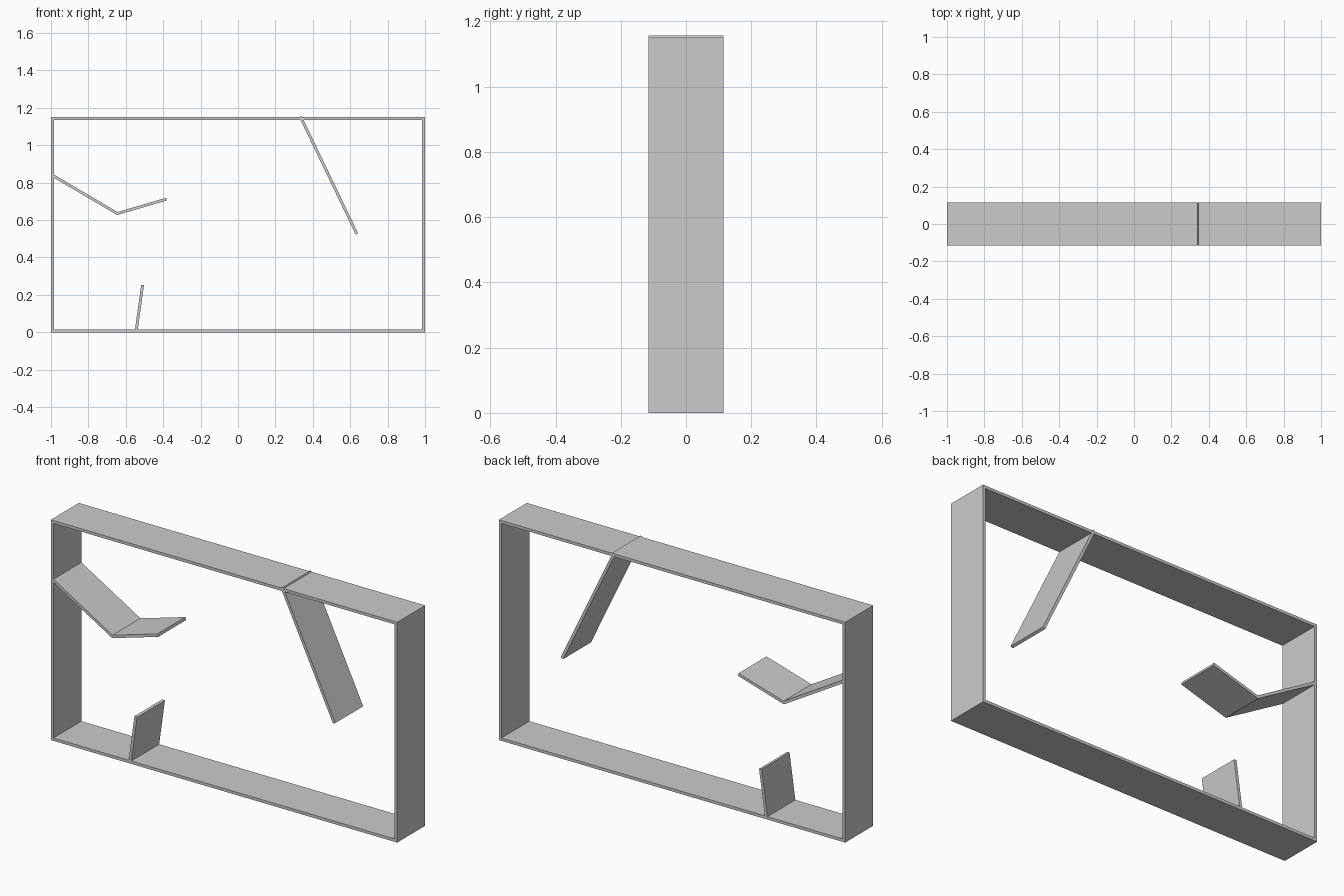
import bpy
import bmesh
from mathutils import Vector

cube = bpy.data.objects.get("Cube")
if cube:
    bpy.data.objects.remove(cube, do_unlink=True)

DEPTH = 0.23
THICK = 0.015

grey = bpy.data.materials.new("plain grey")
grey.use_nodes = True
colour = (0.6, 0.6, 0.6, 1)
grey.diffuse_color = colour
grey.node_tree.nodes["Principled BSDF"].inputs["Base Color"].default_value = colour


def strip(name, path, closed=False):
    """Flat band of even thickness along an x-z path, mitred at its bends."""
    pts = [Vector(p) for p in path]
    n = len(pts)
    bm = bmesh.new()
    rings = []
    for i, p in enumerate(pts):
        dirs = []
        if closed or i > 0:
            dirs.append((p - pts[i - 1]).normalized())
        if closed or i < n - 1:
            dirs.append((pts[(i + 1) % n] - p).normalized())
        normals = [Vector((-d.y, d.x)) for d in dirs]
        mitre = sum(normals, Vector((0, 0))).normalized()
        off = mitre * (THICK / 2 / mitre.dot(normals[0]))
        a, b = p + off, p - off
        rings.append([bm.verts.new((q.x, y, q.y)) for q, y in
                      ((a, -DEPTH / 2), (a, DEPTH / 2), (b, DEPTH / 2), (b, -DEPTH / 2))])
    for i in range(n if closed else n - 1):
        r, s = rings[i], rings[(i + 1) % n]
        for k in range(4):
            m = (k + 1) % 4
            bm.faces.new((r[k], r[m], s[m], s[k]))
    if not closed:
        bm.faces.new(rings[0])
        bm.faces.new(rings[-1])
    bmesh.ops.recalc_face_normals(bm, faces=bm.faces)
    mesh = bpy.data.meshes.new(name)
    bm.to_mesh(mesh)
    bm.free()
    mesh.materials.append(grey)
    obj = bpy.data.objects.new(name, mesh)
    bpy.context.collection.objects.link(obj)
    return obj


# Rectangular outer frame
half, top, t = 1 - THICK / 2, 1.15 - THICK / 2, THICK / 2
strip("outer_frame", [(-half, t), (half, t), (half, top), (-half, top)], closed=True)

# Long slanted board hanging from the top
strip("hanging_board", [(0.334, 1.153), (0.636, 0.525)])

# Bent shelf on the right wall
strip("bent_shelf", [(-0.99, 0.838), (-0.645, 0.635), (-0.382, 0.712)])

# Short leaning fin on the floor
strip("floor_fin", [(-0.544, 0.01), (-0.51, 0.253)])
